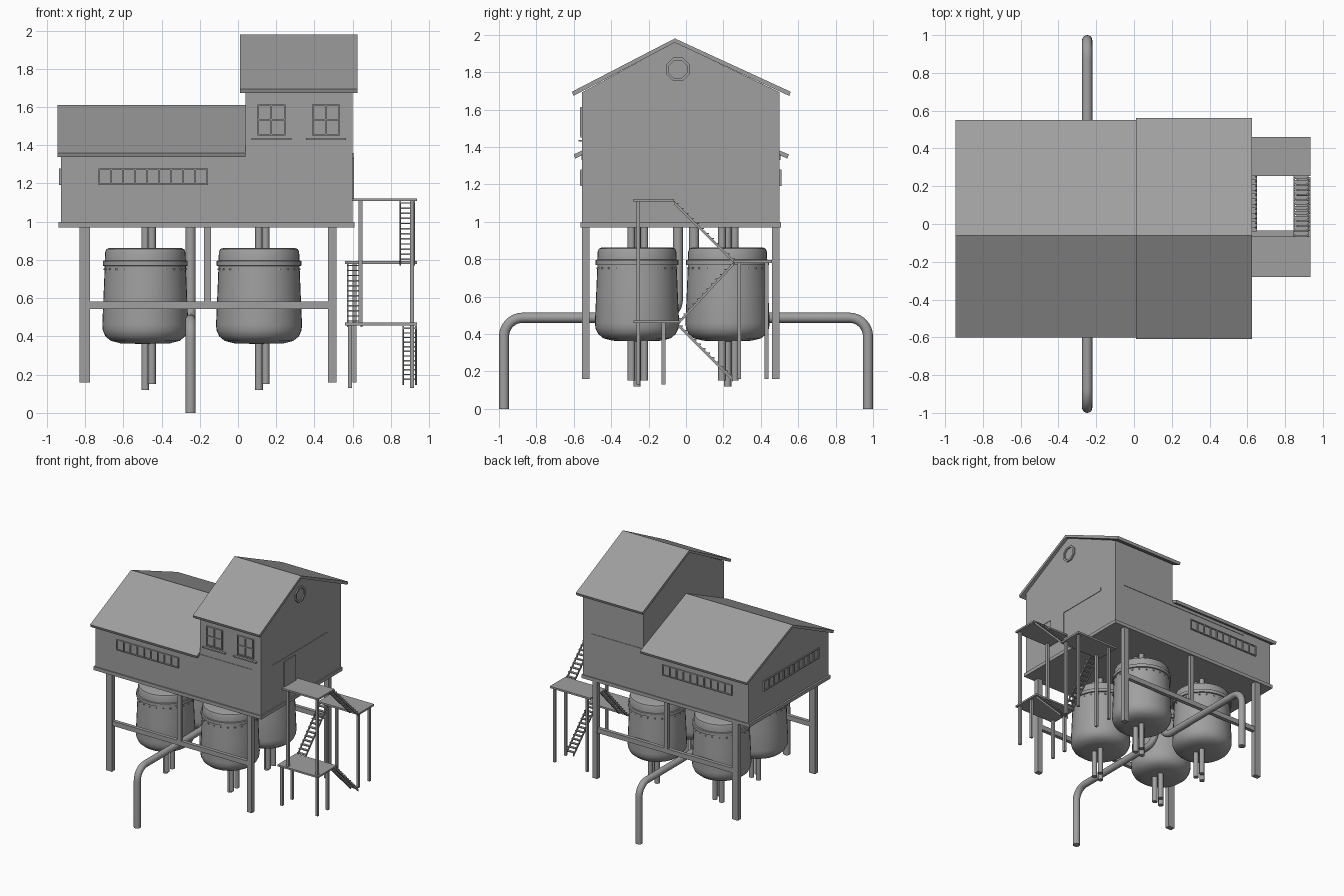
import bpy, bmesh, math
from mathutils import Vector, Matrix

cube = bpy.data.objects.get("Cube")
if cube:
    bpy.data.objects.remove(cube, do_unlink=True)

GREY = (0.35, 0.35, 0.35, 1)
grey = bpy.data.materials.new("plain grey")
grey.use_nodes = True
grey.diffuse_color = GREY
bsdf = next(n for n in grey.node_tree.nodes if n.type == 'BSDF_PRINCIPLED')
bsdf.inputs["Base Color"].default_value = GREY


def finish(name, bm, smooth=False):
    bmesh.ops.recalc_face_normals(bm, faces=bm.faces)
    mesh = bpy.data.meshes.new(name)
    bm.to_mesh(mesh)
    bm.free()
    ob = bpy.data.objects.new(name, mesh)
    bpy.context.collection.objects.link(ob)
    mesh.materials.append(grey)
    if smooth:
        bpy.ops.object.select_all(action='DESELECT')
        ob.select_set(True)
        bpy.context.view_layer.objects.active = ob
        bpy.ops.object.shade_smooth_by_angle(angle=math.radians(35))
    return ob


def add_box(bm, x0, x1, y0, y1, z0, z1):
    mid = Vector(((x0 + x1) / 2, (y0 + y1) / 2, (z0 + z1) / 2))
    size = Matrix.Diagonal((x1 - x0, y1 - y0, z1 - z0, 1))
    bmesh.ops.create_cube(bm, size=1, matrix=Matrix.Translation(mid) @ size)


def boxes(name, items):
    bm = bmesh.new()
    for item in items:
        add_box(bm, *item)
    return finish(name, bm)


def add_prism(bm, profile, x0, x1):
    """Extrude a (y, z) outline along x."""
    face = bm.faces.new([bm.verts.new((x0, y, z)) for y, z in profile])
    ext = bmesh.ops.extrude_face_region(bm, geom=[face])
    moved = [v for v in ext["geom"] if isinstance(v, bmesh.types.BMVert)]
    bmesh.ops.translate(bm, verts=moved, vec=(x1 - x0, 0, 0))


def prism(name, profile, x0, x1):
    bm = bmesh.new()
    add_prism(bm, profile, x0, x1)
    return finish(name, bm)


# House bodies and roofs
FRONT, BACK, LEFT, RIGHT, RIDGE = -0.555, 0.50, -0.925, 0.60, -0.06


def house(name, x0, x1, base, wall, peak):
    prism(name, [(FRONT, base), (BACK, base), (BACK, wall), (RIDGE, peak), (FRONT, wall)], x0, x1)


def roof(name, x0, x1, y0, y1, eave, peak, t=0.022):
    prism(name, [(y0, eave), (RIDGE, peak), (y1, eave), (y1 - 0.008, eave - t),
                 (RIDGE, peak - t), (y0 + 0.008, eave - t)], x0, x1)


boxes("floor_plate", [(-0.94, 0.61, -0.565, 0.508, 0.97, 0.998)])
house("lower_house", LEFT, 0.04, 0.99, 1.355, 1.59)
boxes("tower_base", [(0.03, RIGHT, FRONT, BACK, 0.99, 1.36)])
house("tower", 0.04, RIGHT, 1.36, 1.693, 1.96)
roof("lower_roof", -0.945, 0.04, -0.60, 0.55, 1.36, 1.61)
roof("tower_roof", 0.01, 0.625, -0.61, 0.56, 1.695, 1.98)

# Wall trim and entrance door
boxes("wall_trim", [(-0.66, 0.52, FRONT - 0.004, FRONT, 1.33, 1.36),
                    (-0.66, 0.52, BACK, BACK + 0.004, 1.33, 1.36),
                    (RIGHT, RIGHT + 0.004, -0.405, 0.325, 1.33, 1.36)])
boxes("door", [(RIGHT, RIGHT + 0.008, -0.255, -0.107, 1.12, 1.335)])


# Window frames, laid out along a wall and turned into place
def window(name, a0, a1, z0, z1, cols, rows, place, bar=0.008):
    bm = bmesh.new()
    for i in range(cols + 1):
        a = a0 + (a1 - a0) * i / cols
        add_box(bm, a - bar / 2, a + bar / 2, 0, 0.011, z0, z1)
    for j in range(rows + 1):
        z = z0 + (z1 - z0) * j / rows
        add_box(bm, a0 - bar / 2, a1 + bar / 2, 0, 0.010, z - bar / 2, z + bar / 2)
    add_box(bm, a0, a1, 0, 0.002, z0, z1)
    for v in bm.verts:
        v.co = place(*v.co)
    finish(name, bm)


def on_front(a, d, z): return (a, FRONT - d, z)
def on_back(a, d, z): return (a, BACK + d, z)
def on_left(a, d, z): return (LEFT - d, a, z)


window("front_window_strip", -0.725, -0.16, 1.195, 1.275, 9, 1, on_front)
window("back_window_strip", -0.775, -0.14, 1.195, 1.275, 10, 1, on_back)
window("left_window_strip", -0.42, 0.30, 1.195, 1.275, 11, 1, on_left)
for i, x in enumerate((0.105, 0.39)):
    window(f"tower_window_{i}", x, x + 0.14, 1.455, 1.61, 2, 2, on_front)
    boxes(f"window_sill_{i}", [(x - 0.035, x + 0.175, FRONT - 0.02, FRONT, 1.428, 1.438)])

# Round gable window: octagonal ring
bm = bmesh.new()
turn = Matrix.Translation((RIGHT, -0.043, 1.815)) @ Matrix.Rotation(math.pi / 2, 4, 'Y')
section = [(0.052, 0), (0.052, 0.010), (0.068, 0.010), (0.068, 0)]
vs = [bm.verts.new((r, 0, h)) for r, h in section]
es = [bm.edges.new((vs[i], vs[i + 1])) for i in range(3)]
bmesh.ops.spin(bm, geom=vs + es, cent=(0, 0, 0), axis=(0, 0, 1), angle=2 * math.pi, steps=8)
bmesh.ops.remove_doubles(bm, verts=bm.verts, dist=0.0005)
bm.transform(turn @ Matrix.Rotation(math.pi / 8, 4, 'Z'))
finish("round_window_ring", bm)

# Support legs with a cross beam and short centre post on both long sides
for side, y0, y1 in (("front", FRONT, -0.515), ("back", 0.46, BACK)):
    boxes(side + "_legs", [(-0.83, -0.775, y0, y1, 0.16, 0.98), (0.47, 0.515, y0, y1, 0.16, 0.98)])
    boxes(side + "_beam", [(-0.775, 0.47, y0 + 0.005, y1 - 0.005, 0.543, 0.582)])
    boxes(side + "_post", [(-0.178, -0.142, y0 + 0.005, y1 - 0.005, 0.58, 0.98)])

# Tanks with thin feed pipes and a row of bolts
TANK = [(0, 0.862), (0.19, 0.862), (0.204, 0.856), (0.21, 0.84), (0.212, 0.797), (0.222, 0.795),
        (0.222, 0.77), (0.212, 0.768), (0.218, 0.62), (0.225, 0.46), (0.222, 0.43), (0.208, 0.40),
        (0.18, 0.377), (0.13, 0.364), (0, 0.36)]


def cylinder(bm, x, y, z0, z1, r):
    bmesh.ops.create_cone(bm, cap_ends=True, segments=16, radius1=r, radius2=r, depth=z1 - z0,
                          matrix=Matrix.Translation((x, y, (z0 + z1) / 2)))


for tx in (-0.485, 0.11):
    for ty in (-0.262, 0.222):
        bm = bmesh.new()
        vs = [bm.verts.new((r, 0, z)) for r, z in TANK]
        es = [bm.edges.new(pair) for pair in zip(vs, vs[1:])]
        bmesh.ops.spin(bm, geom=vs + es, cent=(0, 0, 0), axis=(0, 0, 1),
                       angle=2 * math.pi, steps=40)
        bmesh.ops.remove_doubles(bm, verts=bm.verts, dist=0.0005)
        bm.transform(Matrix.Translation((tx, ty, 0)))
        finish("tank", bm, True)
        bm = bmesh.new()
        for k in range(24):
            a = k * math.tau / 24
            bmesh.ops.create_cube(bm, size=0.009, matrix=Matrix.Translation(
                (tx + 0.213 * math.cos(a), ty + 0.213 * math.sin(a), 0.752)))
        finish("tank_bolts", bm)
        bm = bmesh.new()
        for dx, dy, low in ((0, 0, 0.12), (0.035, 0.04, 0.15), (0.035, -0.03, 0.15)):
            cylinder(bm, tx + dx, ty + dy, low, 0.375, 0.02)
            cylinder(bm, tx + dx, ty + dy, 0.85, 0.98, 0.02)
        finish("tank_pipes", bm, True)


# Main pipes: down from the floor, outward, then down to the ground
def main_pipe(name, s, bend=0.1, steps=8):
    zc, yi, yo = 0.487, 0.043, 0.973
    path = [(yi, 0.98)]
    for i in range(steps + 1):
        a = math.pi / 2 * i / steps
        path.append((yi + bend * (1 - math.cos(a)), zc + bend * (1 - math.sin(a))))
    for i in range(steps + 1):
        a = math.pi / 2 * i / steps
        path.append((yo - bend * (1 - math.sin(a)), zc - bend * (1 - math.cos(a))))
    path.append((yo, 0))
    bm = bmesh.new()
    rings = []
    for i, (y, z) in enumerate(path):
        p, q = path[max(i - 1, 0)], path[min(i + 1, len(path) - 1)]
        t = Vector((0, q[0] - p[0], q[1] - p[1])).normalized()
        n = Vector((0, -t.z, t.y))
        if i in (0, len(path) - 1):
            n = Vector((0, 1, 0))
        ring = []
        for k in range(20):
            a = k * math.tau / 20
            co = Vector((-0.248, y, z)) + 0.027 * (Vector((1, 0, 0)) * math.cos(a) + n * math.sin(a))
            ring.append(bm.verts.new((co.x, s * co.y, co.z)))
        rings.append(ring)
    for a, b in zip(rings, rings[1:]):
        for k in range(20):
            m = (k + 1) % 20
            bm.faces.new((a[k], a[m], b[m], b[k]))
    bm.faces.new(rings[0])
    bm.faces.new(rings[-1])
    finish(name, bm, True)


main_pipe("front_main_pipe", -1)
main_pipe("back_main_pipe", 1)

# Stair landings and their posts
boxes("landings", [(0.60, 0.935, -0.28, -0.065, 1.108, 1.122),
                   (0.56, 0.935, 0.255, 0.46, 0.78, 0.795),
                   (0.56, 0.935, -0.28, -0.035, 0.458, 0.472)])
posts = [(0.64, -0.255, 0.46, 1.11), (0.91, -0.255, 0.13, 1.11), (0.585, -0.255, 0.13, 0.46),
         (0.585, -0.12, 0.13, 0.46), (0.91, -0.12, 0.13, 0.46)]
posts += [(x, y, 0.16, 0.785) for x in (0.61, 0.91) for y in (0.285, 0.43)]
boxes("landing_posts", [(x - 0.01, x + 0.01, y - 0.01, y + 0.01, a, b) for x, y, a, b in posts])


# Open stair flights: two stringers and thin treads
def flight(name, x0, x1, ya, za, yb, zb, treads=12):
    bm = bmesh.new()
    outline = [(ya, za), (yb, zb), (yb, zb - 0.018), (ya, za - 0.018)]
    for x in (x0, x1 - 0.008):
        add_prism(bm, outline, x, x + 0.008)
    for i in range(treads):
        t = (i + 0.5) / treads
        y, z = ya + (yb - ya) * t, za + (zb - za) * t
        add_box(bm, x0, x1, y - 0.011, y + 0.011, z - 0.004, z + 0.003)
    finish(name, bm)


flight("upper_flight", 0.845, 0.925, -0.065, 1.112, 0.262, 0.79)
flight("middle_flight", 0.57, 0.65, 0.255, 0.785, -0.04, 0.468)
flight("lower_flight", 0.86, 0.935, -0.04, 0.455, 0.25, 0.165)
